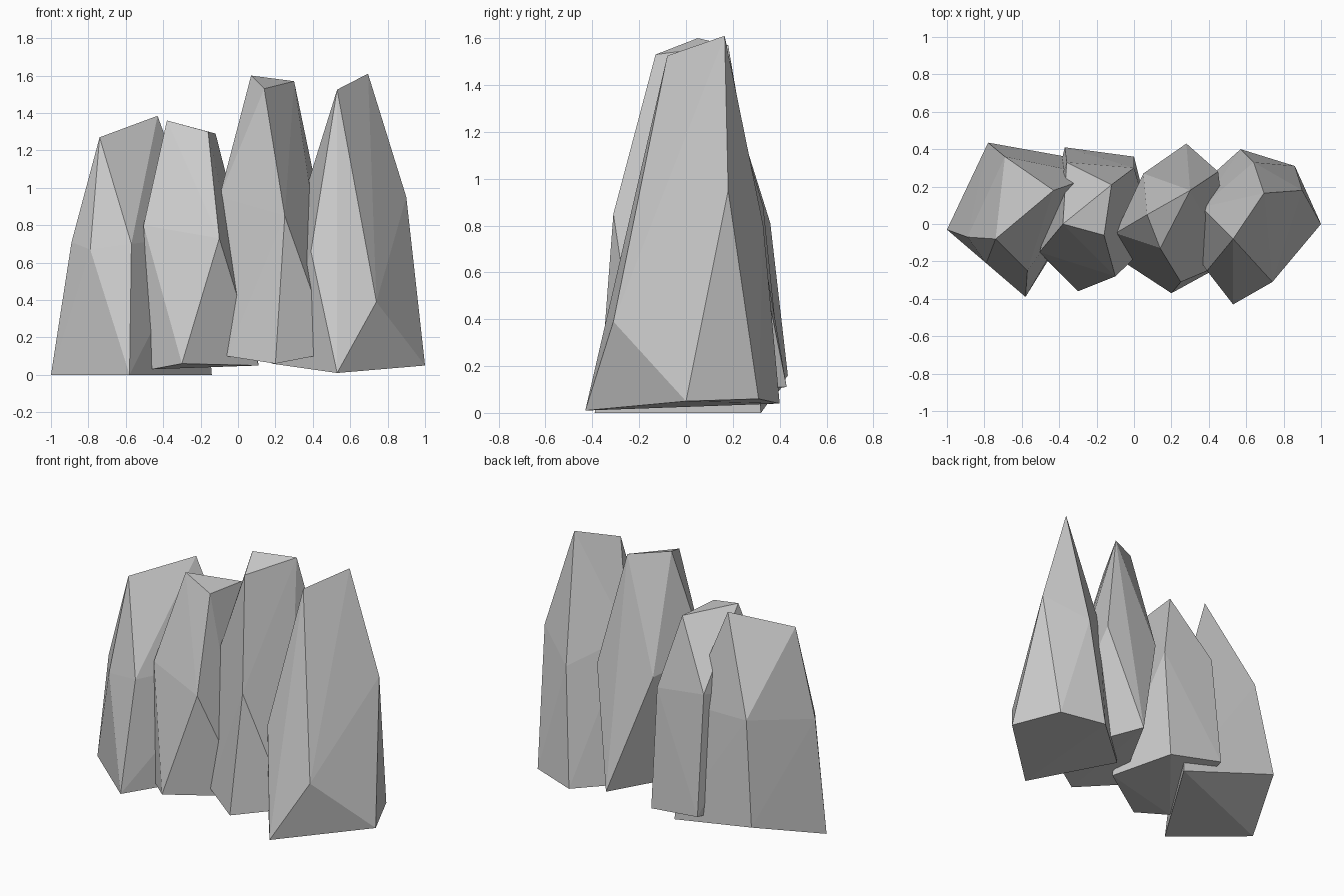
import bpy, bmesh

if "Cube" in bpy.data.objects:
    bpy.data.objects.remove(bpy.data.objects["Cube"])


def rock(name, base, waist, crown):
    """Faceted pillar: convex skin over three rings of corner points."""
    bm = bmesh.new()
    for p in base + waist + crown:
        bm.verts.new(p)
    hull = bmesh.ops.convex_hull(bm, input=bm.verts)
    loose = {g for g in hull["geom_interior"] + hull["geom_unused"]
             if isinstance(g, bmesh.types.BMVert)}
    bmesh.ops.delete(bm, geom=list(loose), context='VERTS')
    bmesh.ops.recalc_face_normals(bm, faces=bm.faces)
    mesh = bpy.data.meshes.new(name)
    bm.to_mesh(mesh)
    bm.free()
    bpy.context.collection.objects.link(bpy.data.objects.new(name, mesh))


# Short outer pillar on the left
rock("left_rock",
     base=[(-1, -.03, 0), (-.58, -.39, 0), (-.14, .32, 0), (-.78, .435, .16)],
     waist=[(-.89, -.07, .71), (-.79, -.21, .67), (-.57, -.25, .7),
            (-.2, .26, .75), (-.69, .36, .81)],
     crown=[(-.74, -.08, 1.27), (-.43, .18, 1.385)])

# Short inner pillar
rock("middle_left_rock",
     base=[(-.46, -.2, .03), (-.3, -.36, .06), (.11, -.08, .05),
           (0, .36, .05), (-.37, .41, .11)],
     waist=[(-.505, -.15, .8), (-.1, -.28, .73), (0, .3, .82), (-.36, .33, .88)],
     crown=[(-.38, 0, 1.36), (-.16, -.06, 1.3), (-.12, .21, 1.29)])

# Tall inner pillar
rock("middle_right_rock",
     base=[(-.06, -.2, .1), (.2, -.37, .06), (.51, -.2, .12), (.28, .43, .11)],
     waist=[(-.1, -.05, .95), (.25, -.31, .85), (.45, .28, .85), (.05, .27, .86)],
     crown=[(.07, .05, 1.6), (.14, -.13, 1.53), (.3, .18, 1.57)])

# Tall outer pillar on the right
rock("right_rock",
     base=[(.53, -.43, .01), (1, 0, .05), (.86, .31, .06),
           (.57, .4, .04), (.18, .05, .06)],
     waist=[(.39, -.25, .66), (.74, -.31, .39), (.9, .18, .95),
            (.64, .33, .8), (.36, .09, .98)],
     crown=[(.53, -.08, 1.525), (.695, .165, 1.61)])
